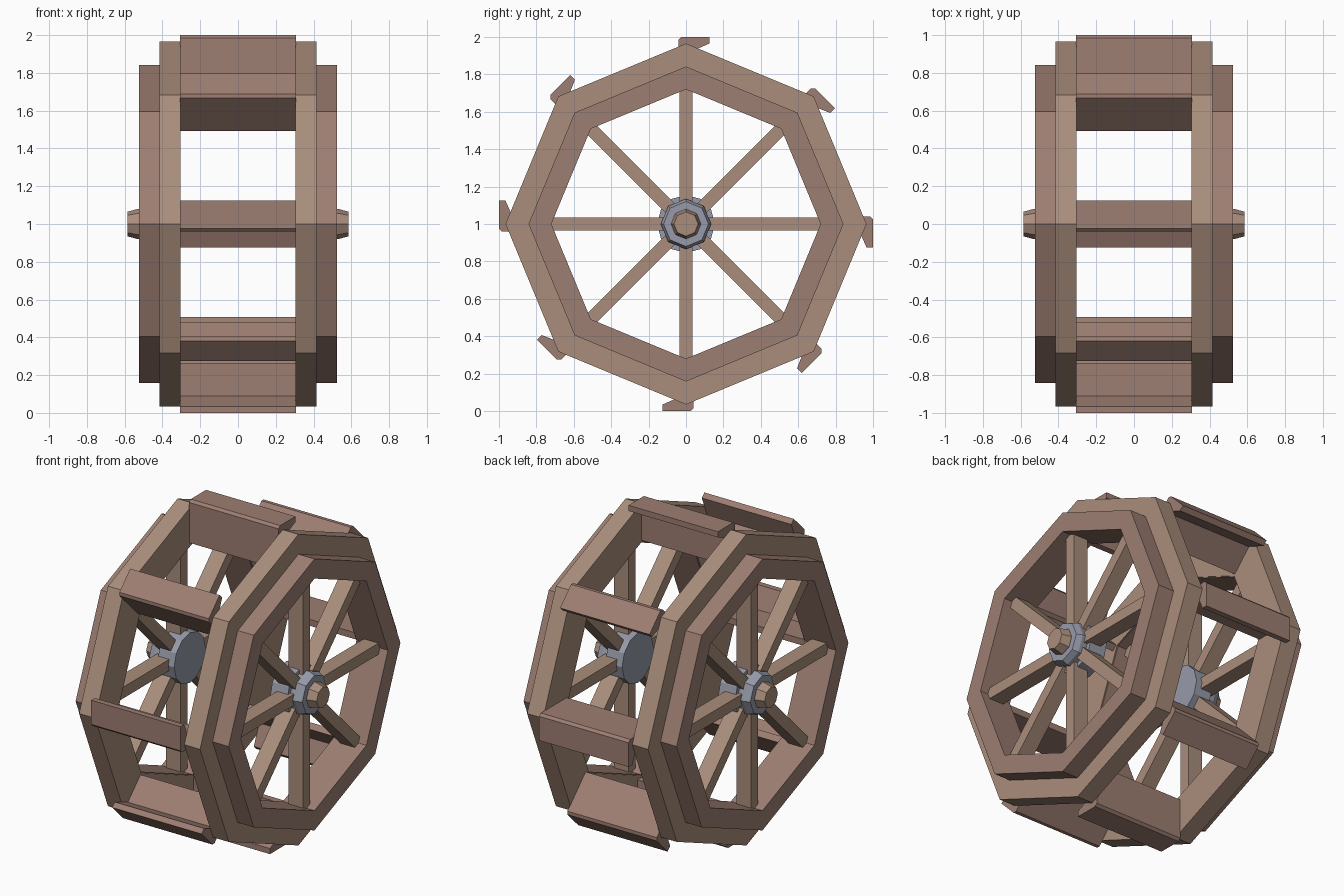
import bpy, bmesh, math
from mathutils import Matrix, Vector

if "Cube" in bpy.data.objects:
    bpy.data.objects.remove(bpy.data.objects["Cube"])


def material(name, rgb):
    m = bpy.data.materials.new(name)
    m.diffuse_color = (*rgb, 1)
    m.use_nodes = True
    m.node_tree.nodes["Principled BSDF"].inputs["Base Color"].default_value = m.diffuse_color
    return m


TAN = material("light_wood", (0.40, 0.27, 0.20))
RED = material("red_wood", (0.34, 0.21, 0.17))
METAL = material("metal", (0.31, 0.33, 0.40))
CENTRE = Vector((0, 0, 1))


def finish(name, bm, mat):
    bmesh.ops.recalc_face_normals(bm, faces=bm.faces)
    me = bpy.data.meshes.new(name)
    bm.to_mesh(me)
    bm.free()
    me.materials.append(mat)
    ob = bpy.data.objects.new(name, me)
    ob.location = CENTRE
    bpy.context.collection.objects.link(ob)
    return ob


def lathe(name, profile, sides, mat, closed=False):
    """Turn (x, radius) points around the x axis; open profiles get end caps."""
    bm = bmesh.new()
    rings = []
    for x, r in profile:
        rings.append([bm.verts.new((x, r * math.cos(2 * math.pi * i / sides),
                                    r * math.sin(2 * math.pi * i / sides)))
                      for i in range(sides)])
    pairs = list(zip(rings, rings[1:]))
    if closed:
        pairs.append((rings[-1], rings[0]))
    else:
        bm.faces.new(rings[0])
        bm.faces.new(rings[-1])
    for a, b in pairs:
        for i in range(sides):
            j = (i + 1) % sides
            bm.faces.new((a[i], a[j], b[j], b[i]))
    return finish(name, bm, mat)


def rim(name, s, x0, x1, r0, r1, mat):
    lathe(name, [(s * x0, r0), (s * x0, r1), (s * x1, r1), (s * x1, r0)], 8, mat, True)


for side, s in (("right", 1), ("left", -1)):
    # Stepped octagonal rims
    rim(side + "_rim", s, 0.305, 0.415, 0.725, 0.965, TAN)
    rim(side + "_outer_rim", s, 0.31, 0.525, 0.72, 0.842, RED)

    # Hub, its front flange and the tapered axle end
    lathe(side + "_hub", [(s * 0.33, 0.155), (s * 0.445, 0.155)], 12, METAL)
    lathe(side + "_hub_flange", [(s * 0.44, 0.135), (s * 0.49, 0.135), (s * 0.525, 0.12)], 8, METAL)
    lathe(side + "_axle_end", [(s * 0.50, 0.08), (s * 0.53, 0.08), (s * 0.585, 0.065)], 8, TAN)

    # Eight spokes
    bm = bmesh.new()
    for i in range(8):
        m = (Matrix.Rotation(math.pi / 4 * i, 4, 'X')
             @ Matrix.Translation((s * 0.42, 0, 0.415))
             @ Matrix.Diagonal((0.10, 0.07, 0.63, 1)))
        bmesh.ops.create_cube(bm, size=1, matrix=m)
    finish(side + "_spokes", bm, TAN)

# Hooked paddles between the two wheels: (tangent, radius) cross-section
PADDLE = [(-0.04, 0.735), (-0.04, 0.985), (-0.025, 1.0), (0.125, 1.0),
          (0.125, 0.965), (0.0, 0.91), (0.0, 0.735)]
for i in range(8):
    bm = bmesh.new()
    ends = [[bm.verts.new((x, u, v)) for u, v in PADDLE] for x in (-0.307, 0.307)]
    bm.faces.new(ends[0])
    bm.faces.new(ends[1])
    n = len(PADDLE)
    for k in range(n):
        j = (k + 1) % n
        bm.faces.new((ends[0][k], ends[0][j], ends[1][j], ends[1][k]))
    bmesh.ops.rotate(bm, verts=bm.verts, cent=(0, 0, 0),
                     matrix=Matrix.Rotation(math.pi / 4 * i, 3, 'X'))
    finish("paddle_%d" % (i + 1), bm, RED)
